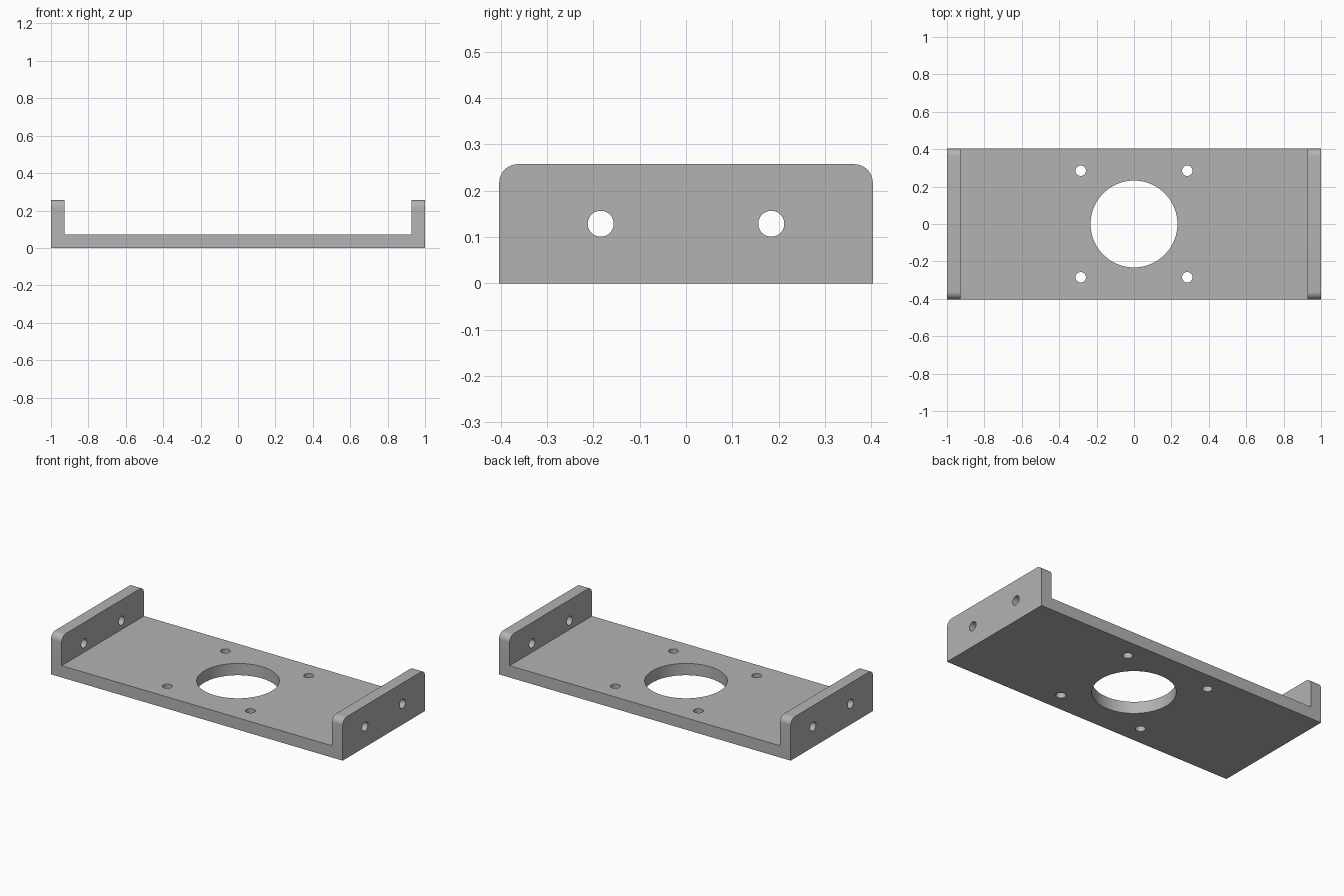
import bpy, bmesh, math
from mathutils import Matrix

if "Cube" in bpy.data.objects:
    bpy.data.objects.remove(bpy.data.objects["Cube"], do_unlink=True)

HALF_X, HALF_Y, HEIGHT, THICK = 1.0, 0.403, 0.257, 0.073
CORNER, SCREW_R, BORE_R = 0.04, 0.028, 0.232

grey = bpy.data.materials.new("plain grey")
grey.use_nodes = True
colour = (0.45, 0.45, 0.45, 1)
grey.diffuse_color = colour
grey.node_tree.nodes["Principled BSDF"].inputs["Base Color"].default_value = colour


def add_object(name, bm):
    bmesh.ops.recalc_face_normals(bm, faces=bm.faces)
    mesh = bpy.data.meshes.new(name)
    bm.to_mesh(mesh)
    bm.free()
    mesh.materials.append(grey)
    obj = bpy.data.objects.new(name, mesh)
    bpy.context.collection.objects.link(obj)
    return obj


# U-shaped bracket: profile extruded from front to back
bm = bmesh.new()
inner = HALF_X - THICK
half = [(HALF_X, 0), (HALF_X, HEIGHT), (inner, HEIGHT), (inner, THICK)]
profile = half + [(-x, z) for x, z in reversed(half)]
face = bm.faces.new([bm.verts.new((x, -HALF_Y, z)) for x, z in profile])
moved = bmesh.ops.extrude_face_region(bm, geom=[face])["geom"]
bmesh.ops.translate(bm, vec=(0, 2 * HALF_Y, 0),
                    verts=[v for v in moved if isinstance(v, bmesh.types.BMVert)])

# Rounded upper corners of the end flanges
corners = [e for e in bm.edges
           if all(v.co.z > HEIGHT - 0.001 for v in e.verts)
           and abs(e.verts[0].co.y - e.verts[1].co.y) < 0.001]
bmesh.ops.bevel(bm, geom=corners, offset=CORNER, segments=10, profile=0.5,
                affect='EDGES')
bracket = add_object("mounting_bracket", bm)

# Hole cutters
bm = bmesh.new()


def drill(radius, depth, location, sides, axis='Z'):
    turn = Matrix.Rotation(math.pi / 2, 4, 'Y') if axis == 'X' else Matrix()
    bmesh.ops.create_cone(bm, cap_ends=True, segments=sides, radius1=radius,
                          radius2=radius, depth=depth,
                          matrix=Matrix.Translation(location) @ turn)


drill(BORE_R, 0.1, (0, 0, THICK / 2), 96)
for sy in (-1, 1):
    drill(SCREW_R, 2.2, (0, sy * 0.184, HEIGHT / 2), 40, 'X')
    for sx in (-1, 1):
        drill(SCREW_R, 0.1, (sx * 0.285, sy * 0.285, THICK / 2), 40)
cutter = add_object("hole_cutter", bm)
cutter.hide_render = True

# Cut the holes, then drop the cutter
cut = bracket.modifiers.new("holes", 'BOOLEAN')
cut.operation, cut.solver, cut.object = 'DIFFERENCE', 'EXACT', cutter
bpy.ops.object.select_all(action='DESELECT')
bracket.select_set(True)
bpy.context.view_layer.objects.active = bracket
bpy.ops.object.modifier_apply(modifier=cut.name)
bpy.data.objects.remove(cutter, do_unlink=True)
bpy.ops.object.shade_smooth_by_angle(angle=math.radians(30))
